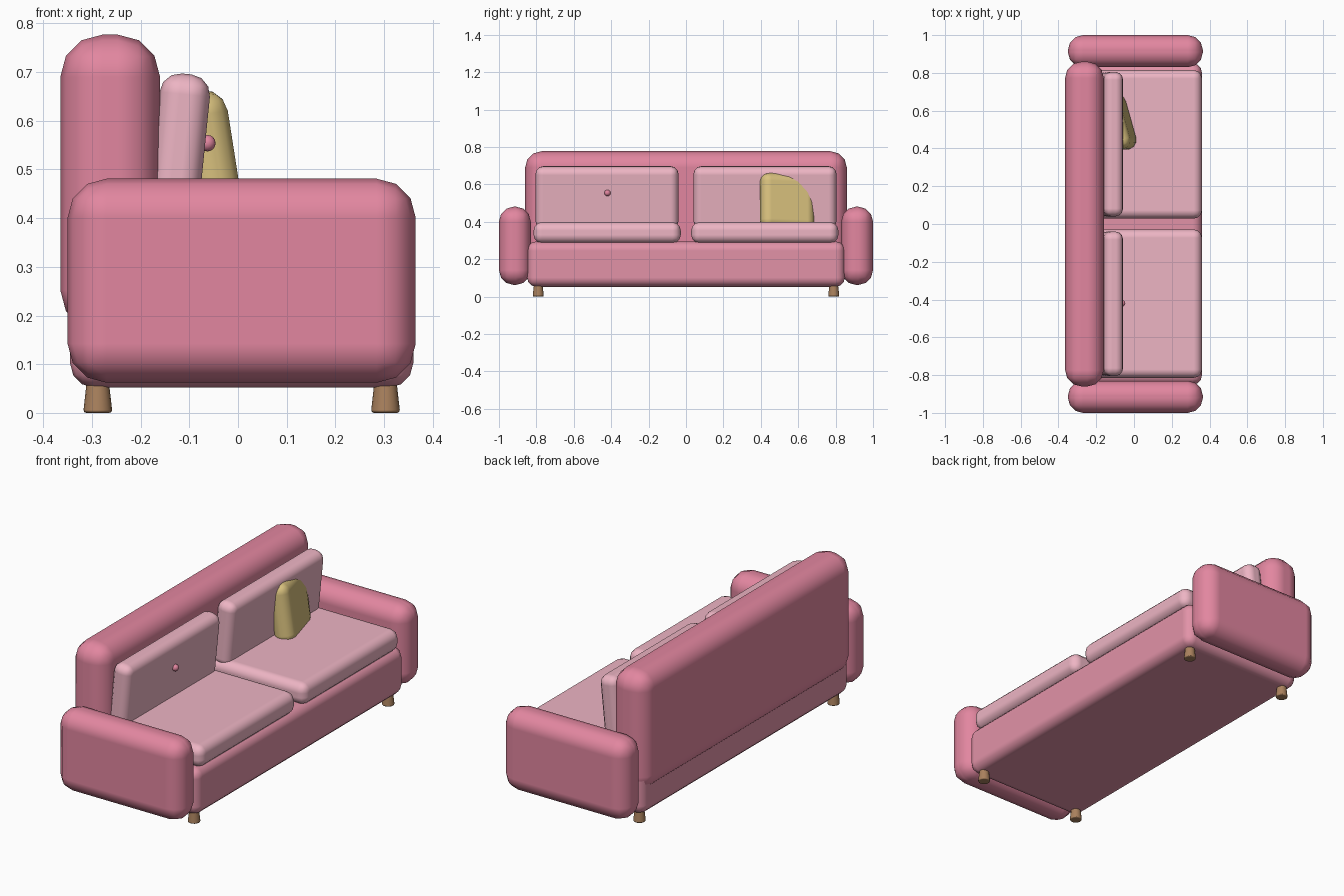
import bpy
from mathutils import Vector

if "Cube" in bpy.data.objects:
    bpy.data.objects.remove(bpy.data.objects["Cube"])


def material(name, rgb):
    m = bpy.data.materials.new(name)
    m.diffuse_color = (*rgb, 1)
    m.use_nodes = True
    m.node_tree.nodes["Principled BSDF"].inputs["Base Color"].default_value = m.diffuse_color
    return m


ROSE = material("rose_fabric", (0.76, 0.24, 0.35))
BASE = material("base_fabric", (0.76, 0.29, 0.39))
BLUSH = material("blush_fabric", (0.85, 0.46, 0.55))
GOLD = material("gold_fabric", (0.70, 0.54, 0.21))
WOOD = material("wood", (0.40, 0.22, 0.11))


def finish(obj, name, mat, bevel, segments=3):
    """Name, colour, bevel and smooth an object."""
    obj.name = name
    obj.data.materials.append(mat)
    obj.data.shade_smooth()
    if bevel:
        b = obj.modifiers.new("round", 'BEVEL')
        b.width = bevel
        b.segments = segments
        b.limit_method = 'ANGLE'
        b.harden_normals = True
    return obj


def padded_box(name, lo, hi, bevel, mat, rot=(0, 0, 0)):
    """Rounded box between two corners, optionally turned about its centre."""
    lo, hi = Vector(lo), Vector(hi)
    bpy.ops.mesh.primitive_cube_add(size=1, location=(lo + hi) / 2)
    obj = bpy.context.object
    for v in obj.data.vertices:
        v.co = v.co * (hi - lo)
    obj.rotation_euler = rot
    return finish(obj, name, mat, bevel)


# Main body
padded_box("base", (-0.345, -0.85, 0.052), (0.36, 0.85, 0.295), 0.05, BASE)
padded_box("backrest", (-0.365, -0.86, 0.165), (-0.16, 0.86, 0.777), 0.087, ROSE)

for s, side in ((-1, "left"), (1, "right")):
    def ys(a, b):
        return sorted((s * a, s * b))

    # Arm
    y0, y1 = ys(0.83, 1.0)
    padded_box(side + "_arm", (-0.35, y0, 0.062), (0.365, y1, 0.481), 0.08, ROSE)

    # Seat and back cushions
    y0, y1 = ys(0.028, 0.815)
    padded_box(side + "_seat_cushion", (-0.22, y0, 0.285), (0.36, y1, 0.398), 0.045, BLUSH)
    y0, y1 = ys(0.04, 0.805)
    padded_box(side + "_back_cushion", (-0.174, y0, 0.362), (-0.07, y1, 0.697), 0.042,
               BLUSH, (0, 0.1, 0))

    # Button on the back cushion
    bpy.ops.mesh.primitive_uv_sphere_add(segments=16, ring_count=8, radius=0.017,
                                         location=(-0.063, s * 0.42, 0.554))
    finish(bpy.context.object, side + "_button", ROSE, 0)

    # Tapered legs, wider at the floor
    for x, end in ((-0.288, "back"), (0.303, "front")):
        bpy.ops.mesh.primitive_cone_add(vertices=16, radius1=0.03, radius2=0.021,
                                        depth=0.08, location=(x, s * 0.79, 0.04))
        finish(bpy.context.object, f"{side}_{end}_leg", WOOD, 0.006, 2)

# Throw pillow leaning on the back cushion
padded_box("throw_pillow", (-0.135, 0.39, 0.355), (-0.03, 0.69, 0.66), 0.05, GOLD,
           (-0.04, -0.15, 0.28))
